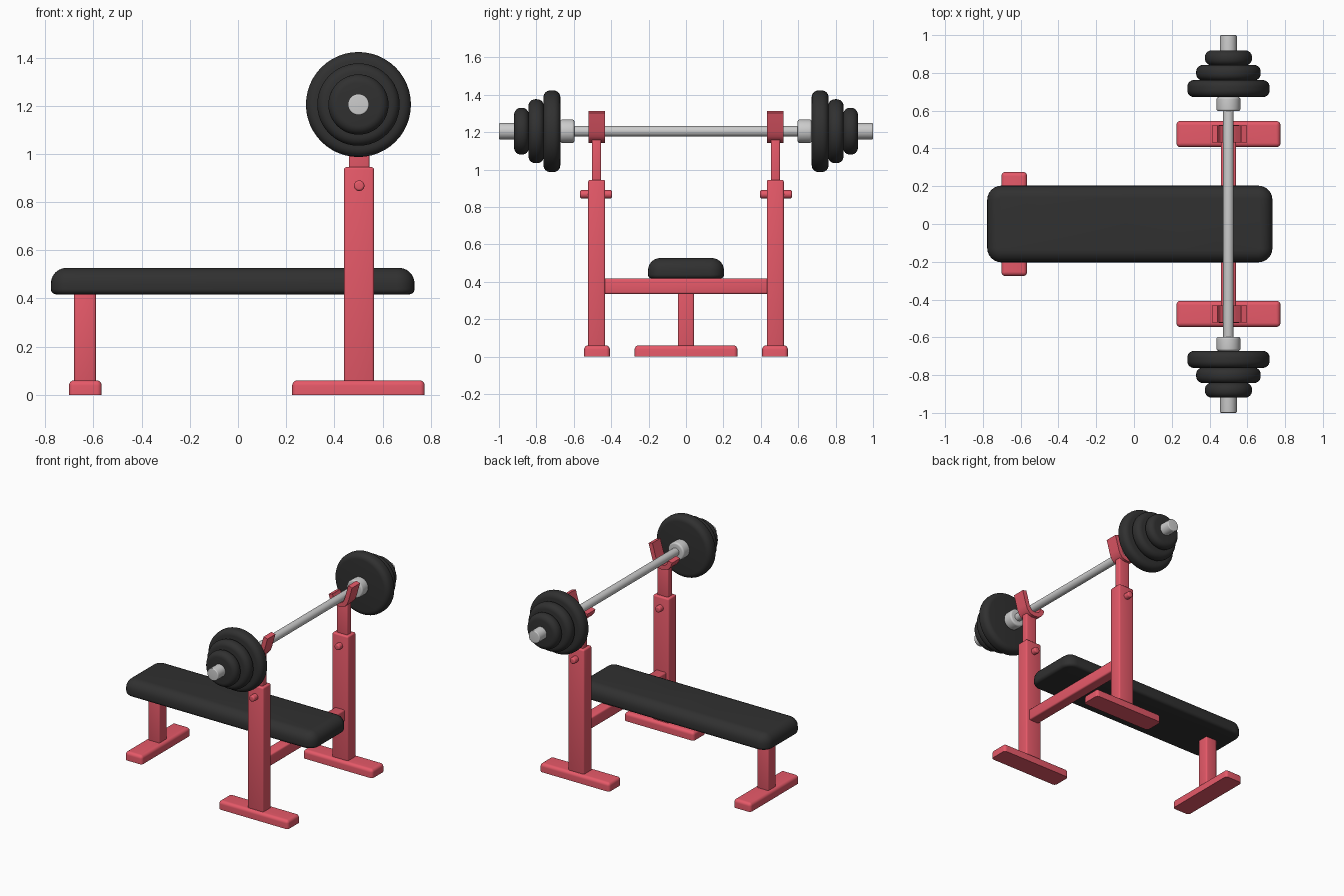
import bpy, bmesh, math
from mathutils import Vector

if "Cube" in bpy.data.objects:
    bpy.data.objects.remove(bpy.data.objects["Cube"])


def material(name, rgb):
    m = bpy.data.materials.new(name)
    m.diffuse_color = (*rgb, 1)
    m.use_nodes = True
    m.node_tree.nodes["Principled BSDF"].inputs["Base Color"].default_value = m.diffuse_color
    return m


RED = material("red_paint", (0.79, 0.10, 0.14))
BLACK = material("black_rubber", (0.03, 0.03, 0.03))


def finish(bm, name, mat=None):
    bmesh.ops.recalc_face_normals(bm, faces=bm.faces)
    me = bpy.data.meshes.new(name)
    bm.to_mesh(me)
    bm.free()
    ob = bpy.data.objects.new(name, me)
    bpy.context.collection.objects.link(ob)
    if mat:
        me.materials.append(mat)
    bpy.ops.object.select_all(action='DESELECT')
    ob.select_set(True)
    bpy.context.view_layer.objects.active = ob
    bpy.ops.object.shade_smooth_by_angle(angle=math.radians(35))
    return ob


def skin(bm, rings):
    """Bridge closed vertex rings in order and cap both ends."""
    rings = [[bm.verts.new(p) for p in r] for r in rings]
    n = len(rings[0])
    for a, b in zip(rings, rings[1:]):
        for i in range(n):
            j = (i + 1) % n
            bm.faces.new((a[i], a[j], b[j], b[i]))
    bm.faces.new(rings[0])
    bm.faces.new(rings[-1])


def box(name, lo, hi, bevel=0.01, mat=RED):
    bm = bmesh.new()
    bmesh.ops.create_cube(bm, size=1)
    for v in bm.verts:
        v.co = [(l + h) / 2 + c * (h - l) for l, h, c in zip(lo, hi, v.co)]
    bmesh.ops.bevel(bm, geom=bm.edges[:], offset=bevel, segments=3,
                    profile=0.5, affect='EDGES')
    return finish(bm, name, mat)


def cushion(name, lo, hi, corner, top, bottom, mat):
    """Slab with rounded plan corners and separate top and bottom edge radii."""
    levels = []
    steps = 6
    if bottom:
        for i in range(steps + 1):
            a = math.pi / 2 * i / steps
            levels.append((bottom * (1 - math.sin(a)), lo[2] + bottom * (1 - math.cos(a))))
    else:
        levels.append((0, lo[2]))
    for i in range(steps + 1):
        a = math.pi / 2 * i / steps
        levels.append((top * (1 - math.cos(a)), hi[2] - top * (1 - math.sin(a))))
    rings = []
    for inset, z in levels:
        r = max(corner - inset, 0.004)
        ring = []
        for k in range(4):
            cx = hi[0] - inset - r if k in (0, 3) else lo[0] + inset + r
            cy = hi[1] - inset - r if k in (0, 1) else lo[1] + inset + r
            for i in range(7):
                a = math.pi / 2 * (k + i / 6)
                ring.append((cx + r * math.cos(a), cy + r * math.sin(a), z))
        rings.append(ring)
    bm = bmesh.new()
    skin(bm, rings)
    return finish(bm, name, mat)


def round_y(name, x, z, y0, y1, radius, edge, mat=None, segs=48):
    """Solid disc or rod along y with rounded rims."""
    prof = []
    for i in range(7):
        a = math.pi / 2 * i / 6
        prof.append((radius - edge * (1 - math.sin(a)), y0 + edge * (1 - math.cos(a))))
    for r, y in reversed(prof[:]):
        prof.append((r, y0 + y1 - y))
    bm = bmesh.new()
    skin(bm, [[(x + r * math.cos(2 * math.pi * i / segs), y,
                z + r * math.sin(2 * math.pi * i / segs)) for i in range(segs)]
              for r, y in prof])
    bmesh.ops.remove_doubles(bm, verts=bm.verts, dist=1e-5)
    return finish(bm, name, mat)


def cradle(name, yc):
    """Hook holding the bar: short front lip, tall back arm."""
    path = [Vector(p) for p in [(0.428, 1.215), (0.436, 1.19), (0.452, 1.171),
                                (0.475, 1.161), (0.505, 1.159), (0.530, 1.167),
                                (0.545, 1.185), (0.555, 1.21), (0.583, 1.308)]]
    left, right = [], []
    for i, p in enumerate(path):
        t = (path[min(i + 1, len(path) - 1)] - path[max(i - 1, 0)]).normalized()
        n = Vector((-t.y, t.x)) * 0.016
        left.append(p + n)
        right.append(p - n)
    outline = left + right[::-1]
    bm = bmesh.new()
    skin(bm, [[(p.x, yc + d, p.y) for p in outline] for d in (-0.045, 0.045)])
    rim = [e for e in bm.edges if e.calc_face_angle(0) > math.radians(50)]
    bmesh.ops.bevel(bm, geom=rim, offset=0.008, segments=3, profile=0.5, affect='EDGES')
    return finish(bm, name, RED)


BX, BZ = 0.5, 1.205  # bar axis

# Padded seat and its leg
cushion("seat_pad", (-0.777, -0.203, 0.417), (0.733, 0.203, 0.527), 0.075, 0.065, 0.022, BLACK)
box("bench_leg", (-0.68, -0.043, 0.04), (-0.59, 0.043, 0.43))
cushion("bench_leg_foot", (-0.702, -0.275, 0), (-0.566, 0.275, 0.06), 0.02, 0.022, 0, RED)

# Beam joining the uprights under the pad
box("cross_beam", (0.46, -0.45, 0.335), (0.54, 0.45, 0.417))

# Bar
round_y("bar", BX, BZ, -0.62, 0.62, 0.028, 0.002, segs=32)

for s, side in ((-1, "near"), (1, "far")):
    def span(a, b):
        return sorted((s * a, s * b))

    # Stand: foot, upright, telescoping post, pin and cradle
    a, b = span(0.407, 0.545)
    cushion(side + "_foot", (0.225, a, 0), (0.775, b, 0.06), 0.02, 0.022, 0, RED)
    a, b = span(0.432, 0.523)
    box(side + "_upright", (0.44, a, 0.04), (0.565, b, 0.945))
    a, b = span(0.454, 0.503)
    box(side + "_inner_post", (0.46, a, 0.9), (0.545, b, 1.162), 0.007)
    round_y(side + "_pin", 0.503, 0.868, *span(0.395, 0.567), 0.022, 0.01, RED, 24)
    cradle(side + "_cradle", s * 0.477)

    # Bar ends and weight plates
    round_y(side + "_collar", BX, BZ, *span(0.597, 0.672), 0.063, 0.012)
    round_y(side + "_sleeve", BX, BZ, *span(0.65, 1.0), 0.044, 0.006, segs=32)
    for size, y0, y1, r in (("large", 0.672, 0.762, 0.218),
                            ("medium", 0.76, 0.842, 0.171),
                            ("small", 0.84, 0.919, 0.125)):
        round_y(f"{side}_{size}_plate", BX, BZ, *span(y0, y1), r, 0.036, BLACK)
